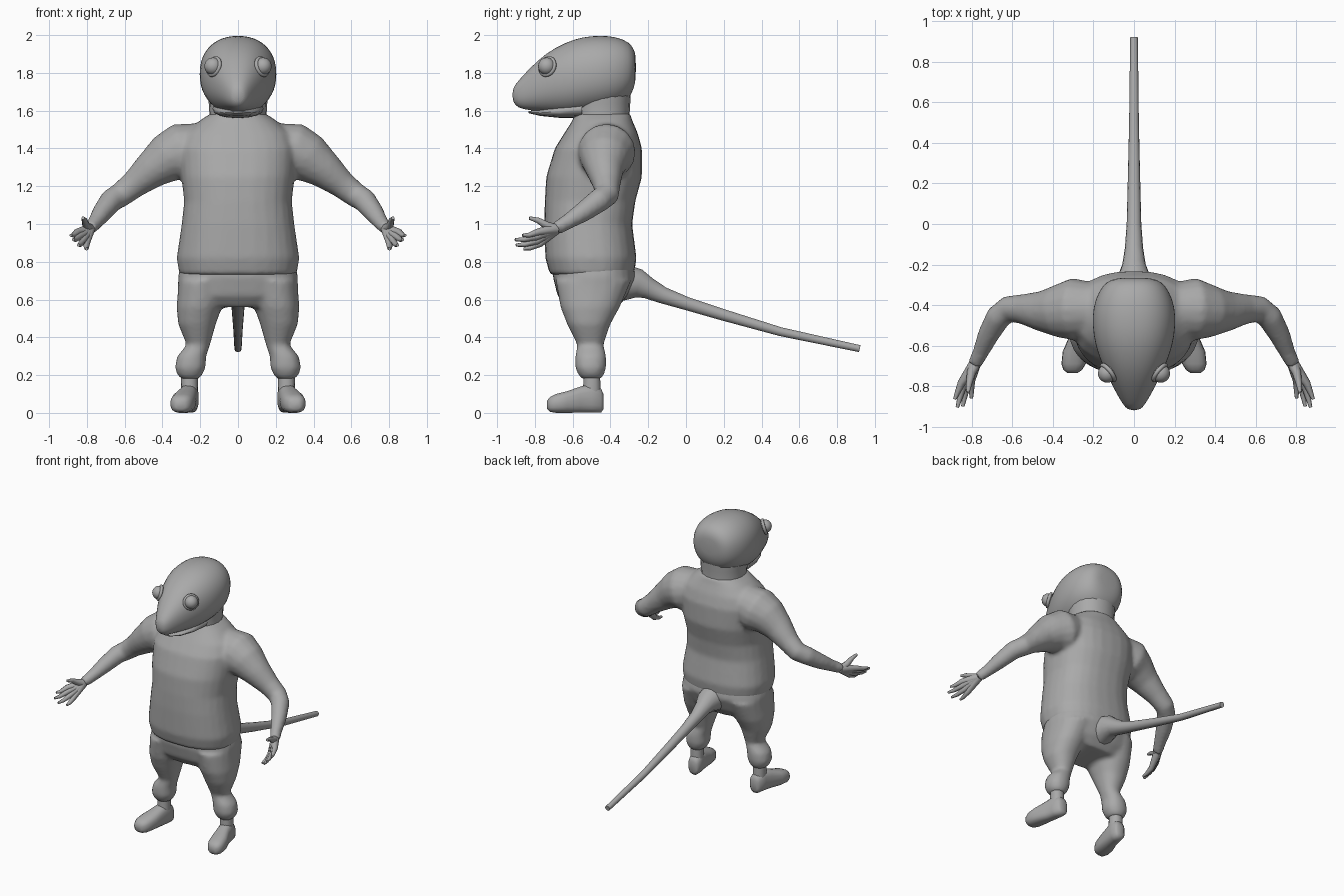
import bpy, bmesh, math
from mathutils import Vector, Matrix

cube = bpy.data.objects.get("Cube")
if cube:
    bpy.data.objects.remove(cube)

grey = bpy.data.materials.new("plain_grey")
grey.use_nodes = True
COLOUR = (0.4, 0.4, 0.4, 1)
grey.diffuse_color = COLOUR
grey.node_tree.nodes["Principled BSDF"].inputs["Base Color"].default_value = COLOUR


def skin(bm, rings):
    """Bridge closed rings of points and cap both ends."""
    rows = [[bm.verts.new(p) for p in ring] for ring in rings]
    n = len(rows[0])
    for a, b in zip(rows, rows[1:]):
        for i in range(n):
            j = (i + 1) % n
            bm.faces.new((a[i], a[j], b[j], b[i]))
    bm.faces.new(rows[0])
    bm.faces.new(rows[-1])


def oval(n, power=2.0):
    """Unit superellipse points."""
    pts = []
    for i in range(n):
        a = math.tau * i / n
        c, s = math.cos(a), math.sin(a)
        pts.append((math.copysign(abs(c) ** (2 / power), c),
                    math.copysign(abs(s) ** (2 / power), s)))
    return pts


def stack(bm, rows, axis="z", side=1, n=20, power=2.2):
    """Rows are (position on axis, low, high, centre x, half width)."""
    rings = []
    for pos, lo, hi, cx, r in rows:
        ring = []
        for c, s in oval(n, power):
            x = side * (cx + c * r)
            d = (lo + hi) / 2 + s * (hi - lo) / 2
            ring.append((x, d, pos) if axis == "z" else (x, pos, d))
        rings.append(ring)
    skin(bm, rings)


def tube(bm, path, side=1, n=12):
    """Path points are (x, y, z, radius)."""
    pts = [Vector(p[:3]) for p in path]
    rings = []
    for i, p in enumerate(pts):
        t = (pts[min(i + 1, len(pts) - 1)] - pts[max(i - 1, 0)]).normalized()
        u = t.cross(Vector((0, 0, 1))).normalized()
        v = u.cross(t)
        ring = [p + (u * c + v * s) * path[i][3] for c, s in oval(n)]
        rings.append([(side * q.x, q.y, q.z) for q in ring])
    skin(bm, rings)


def finish(name, bm, voxel=0, subdivide=0):
    bmesh.ops.recalc_face_normals(bm, faces=bm.faces)
    me = bpy.data.meshes.new(name)
    bm.to_mesh(me)
    bm.free()
    me.materials.append(grey)
    me.shade_smooth()
    me.set_sharp_from_angle(angle=math.radians(60))
    ob = bpy.data.objects.new(name, me)
    bpy.context.collection.objects.link(ob)
    if voxel:
        rm = ob.modifiers.new("blend", "REMESH")
        rm.mode = "VOXEL"
        rm.voxel_size = voxel
        rm.use_smooth_shade = True
        sm = ob.modifiers.new("soften", "SMOOTH")
        sm.factor = 0.5
        sm.iterations = 6
    if subdivide:
        ob.modifiers.new("round", "SUBSURF").levels = subdivide
        ob.modifiers["round"].render_levels = subdivide
    return ob


SIDES = {"left": 1, "right": -1}

# Shirt: torso blended with both arms
bm = bmesh.new()
stack(bm, [(.73, -.72, -.275, 0, .31), (.82, -.745, -.262, 0, .325),
           (1.0, -.75, -.285, 0, .298), (1.12, -.748, -.268, 0, .285),
           (1.25, -.74, -.233, 0, .3), (1.4, -.695, -.233, 0, .31),
           (1.48, -.645, -.255, 0, .28), (1.55, -.6, -.285, 0, .2),
           (1.585, -.59, -.295, 0, .145)], n=28, power=2.4)
for s in SIDES.values():
    tube(bm, [(.14, -.42, 1.42, .12), (.3, -.42, 1.38, .155),
              (.38, -.43, 1.345, .13), (.46, -.43, 1.285, .1),
              (.55, -.42, 1.21, .074), (.62, -.42, 1.155, .066),
              (.67, -.46, 1.125, .063), (.72, -.55, 1.06, .053),
              (.755, -.63, 1.01, .041), (.785, -.69, .975, .036)], s, 16)
finish("shirt_and_arms", bm, voxel=.014)

# Trousers: hips blended with legs and gathered cuffs
bm = bmesh.new()
stack(bm, [(.85, -.7, -.29, 0, .29), (.72, -.705, -.265, 0, .318),
           (.62, -.68, -.31, 0, .318), (.56, -.63, -.36, 0, .26)],
      n=28, power=2.4)
for s in SIDES.values():
    stack(bm, [(.7, -.69, -.29, .175, .14), (.56, -.665, -.35, .205, .12),
               (.47, -.63, -.4, .217, .1), (.36, -.575, -.437, .21, .062),
               (.3, -.587, -.422, .245, .077), (.24, -.587, -.422, .253, .082),
               (.2, -.57, -.435, .255, .066), (.18, -.55, -.45, .255, .045)],
          side=s)
finish("trousers", bm, voxel=.014)

# Tail
bm = bmesh.new()
tube(bm, [(0, -.33, .69, .1), (0, -.25, .685, .078), (0, -.2, .66, .058),
          (0, -.12, .622, .045), (0, 0, .58, .036), (0, .2, .518, .031),
          (0, .5, .43, .024), (0, .92, .34, .019)], n=14)
finish("tail", bm)

# Neck
bm = bmesh.new()
stack(bm, [(1.45, -.6, -.29, 0, .17), (1.56, -.59, -.3, 0, .15),
           (1.64, -.6, -.295, 0, .155), (1.74, -.6, -.29, 0, .16)])
finish("neck", bm)

# Head, lofted from the back of the skull to the snout
bm = bmesh.new()
stack(bm, [(-.265, 1.77, 1.89, 0, .07), (-.275, 1.72, 1.925, 0, .115),
           (-.3, 1.66, 1.965, 0, .155), (-.37, 1.615, 1.993, 0, .193),
           (-.45, 1.595, 2.0, 0, .208), (-.55, 1.58, 1.993, 0, .203),
           (-.64, 1.575, 1.962, 0, .18), (-.74, 1.59, 1.908, 0, .138),
           (-.83, 1.602, 1.823, 0, .09), (-.89, 1.612, 1.757, 0, .056),
           (-.92, 1.65, 1.715, 0, .028)], axis="y", n=24)
finish("head", bm, subdivide=1)

# Lower jaw
bm = bmesh.new()
stack(bm, [(-.835, 1.587, 1.598, 0, .03), (-.77, 1.572, 1.605, 0, .075),
           (-.67, 1.562, 1.63, 0, .115), (-.55, 1.56, 1.66, 0, .135)],
      axis="y", n=16)
finish("lower_jaw", bm)

for label, s in SIDES.items():
    # Eye with a raised lid ring
    centre = Vector((s * .132, -.737, 1.835))
    bm = bmesh.new()
    bmesh.ops.create_uvsphere(bm, u_segments=20, v_segments=12, radius=.046,
                              matrix=Matrix.Translation(centre))
    finish(label + "_eye", bm)
    out = Vector((s * .75, -.6, .28))
    bpy.ops.mesh.primitive_torus_add(
        major_radius=.046, minor_radius=.011, major_segments=24,
        minor_segments=8, location=centre - out * .006,
        rotation=out.to_track_quat("Z", "Y").to_euler())
    lid = bpy.context.object
    lid.name = label + "_eyelid"
    lid.data.materials.append(grey)
    lid.data.shade_smooth()

    # Hand: each finger starts at the wrist so the roots form the palm
    bm = bmesh.new()
    wrist = (.785, -.69, .972, .03)
    fingers = [((.852, -.785, .957), (.885, -.865, .94)),
               ((.842, -.795, .932), (.872, -.905, .917)),
               ((.823, -.79, .91), (.845, -.9, .888)),
               ((.803, -.775, .895), (.802, -.86, .868))]
    for knuckle, tip in fingers:
        mid = Vector(knuckle).lerp(Vector(tip), .6) - Vector((0, 0, .006))
        tube(bm, [wrist, (*knuckle, .019), (*mid, .013), (*tip, .008)], s, 8)
    tube(bm, [wrist, (.803, -.735, .99, .022), (.813, -.785, 1.02, .015),
              (.82, -.83, 1.032, .009)], s, 8)
    finish(label + "_hand", bm)

    # Ankle
    bm = bmesh.new()
    stack(bm, [(.07, -.55, -.45, .255, .045), (.15, -.545, -.452, .257, .045),
               (.22, -.545, -.455, .257, .043)], side=s, n=14)
    finish(label + "_ankle", bm)

    # Shoe, turned slightly outward, with a flat sole
    bm = bmesh.new()
    stack(bm, [(-.437, .02, .1, .25, .028), (-.45, 0, .13, .252, .043),
               (-.5, 0, .155, .258, .05), (-.56, 0, .14, .27, .052),
               (-.63, 0, .115, .288, .064), (-.69, 0, .1, .298, .06),
               (-.72, .005, .085, .302, .046), (-.735, .02, .065, .304, .025)],
          axis="y", side=s, n=18, power=2.6)
    finish(label + "_shoe", bm)
